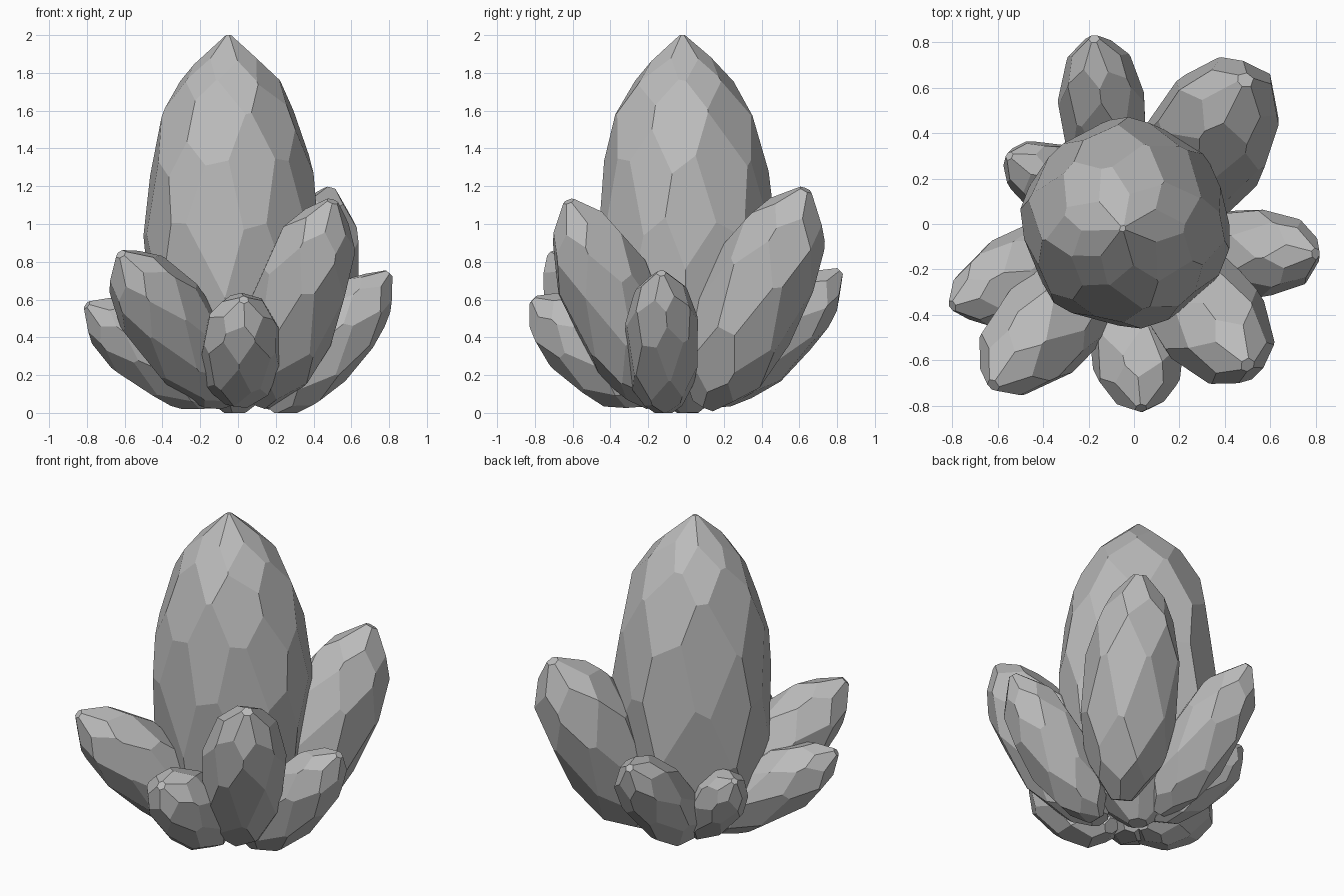
import bpy, bmesh, math, random
from mathutils import Vector

if "Cube" in bpy.data.objects:
    bpy.data.objects.remove(bpy.data.objects["Cube"])

stone = bpy.data.materials.new("grey crystal")
stone.diffuse_color = (0.5, 0.5, 0.5, 1)
stone.use_nodes = True
stone.node_tree.nodes["Principled BSDF"].inputs["Base Color"].default_value = stone.diffuse_color

# profiles: (fraction along the axis, fraction of the radius)
TALL = [(0, .12), (.08, .56), (.23, .92), (.43, 1.03), (.58, 1), (.7, .92),
        (.85, .67), (.91, .47), (1, .03)]
STUB = [(0, .22), (.12, .66), (.3, .94), (.5, 1), (.7, .92), (.87, .64), (1, .12)]


def crystal(name, base, tip, radius, profile, sides, seed):
    """Convex gem: a block cut by staggered rings of planes around an axis."""
    rng = random.Random(seed)
    base, tip = Vector(base), Vector(tip)
    axis = (tip - base).normalized()
    length = (tip - base).length
    u = axis.orthogonal().normalized()
    v = axis.cross(u)
    planes = [(tip, axis), (base, -axis), (Vector((0, 0, 0)), Vector((0, 0, -1)))]
    phase = rng.uniform(0, math.tau)
    for i, ((t0, r0), (t1, r1)) in enumerate(zip(profile, profile[1:])):
        dt, dr = (t1 - t0) * length, (r1 - r0) * radius
        for k in range(sides):
            a = phase + (k + i * .5 + rng.uniform(-.15, .15)) * math.tau / sides
            out = u * math.cos(a) + v * math.sin(a)
            mid = base + axis * (t0 + t1) / 2 * length
            mid += out * (r0 + r1) / 2 * radius * rng.uniform(.975, 1.02)
            planes.append((mid, (out * dt - axis * dr).normalized()))
    bm = bmesh.new()
    bmesh.ops.create_cube(bm, size=6)
    for co, no in planes:
        bmesh.ops.bisect_plane(bm, geom=bm.verts[:] + bm.edges[:] + bm.faces[:], dist=1e-5,
                               plane_co=co, plane_no=no, clear_outer=True)
        rim = [e for e in bm.edges if e.is_boundary]
        if rim:
            bmesh.ops.holes_fill(bm, edges=rim, sides=0)
    bmesh.ops.recalc_face_normals(bm, faces=bm.faces[:])
    mesh = bpy.data.meshes.new(name)
    bm.to_mesh(mesh)
    bm.free()
    mesh.materials.append(stone)
    bpy.context.collection.objects.link(bpy.data.objects.new(name, mesh))


# central crystal
crystal("main_crystal", (-.02, .01, 0), (-.05, -.02, 2), .427, TALL, 7, 3)

# ring of leaning crystals
RING = [
    ("back_right_crystal", (.18, .1, .04), (.49, .635, 1.18), .265),
    ("right_crystal", (.18, -.12, .01), (.8, -.13, .74), .185),
    ("front_right_crystal", (.12, -.16, .05), (.5, -.62, 1.12), .235),
    ("front_crystal", (0, -.2, .07), (.03, -.81, .6), .2),
    ("front_left_crystal", (-.06, -.09, .06), (-.62, -.71, .84), .22),
    ("left_crystal", (-.1, -.05, .06), (-.8, -.36, .57), .185),
    ("back_left_small_crystal", (-.09, .04, .06), (-.55, .3, .57), .155),
    ("back_left_crystal", (-.09, .1, .06), (-.175, .815, .75), .185),
]
for n, (name, base, tip, r) in enumerate(RING):
    crystal(name, base, tip, r, STUB, 6, 20 + n)
